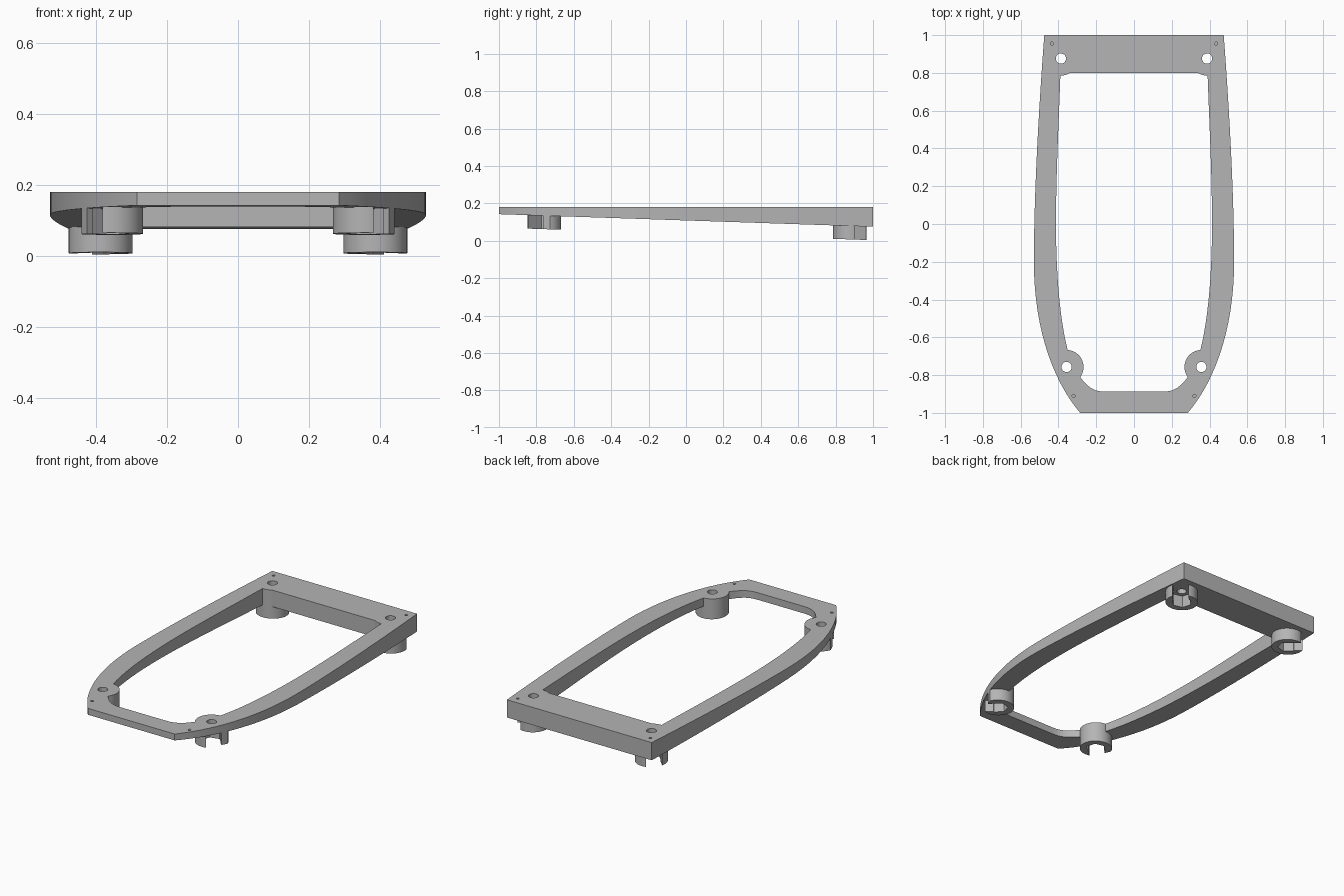
import bpy, bmesh, math
from mathutils import Vector
from mathutils.geometry import interpolate_bezier

if "Cube" in bpy.data.objects:
    bpy.data.objects.remove(bpy.data.objects["Cube"], do_unlink=True)

TOP = 0.18
FOOT_HEIGHT = 0.072
FOOT_RADIUS = 0.09

grey = bpy.data.materials.new("plain grey")
grey.use_nodes = True
colour = (0.46, 0.46, 0.46, 1)
grey.diffuse_color = colour
grey.node_tree.nodes["Principled BSDF"].inputs["Base Color"].default_value = colour


def underside(y):
    """Sloping bottom of the wedge-shaped frame."""
    return 0.1085 - 0.0335 * y


def prism(name, points, low, high):
    """Closed solid from a plan outline; low and high are functions of y."""
    bm = bmesh.new()
    lower = [bm.verts.new((x, y, low(y))) for x, y in points]
    upper = [bm.verts.new((x, y, high(y))) for x, y in points]
    bm.faces.new(lower)
    bm.faces.new(upper)
    for i in range(len(points)):
        j = (i + 1) % len(points)
        bm.faces.new((lower[i], lower[j], upper[j], upper[i]))
    bmesh.ops.recalc_face_normals(bm, faces=bm.faces)
    mesh = bpy.data.meshes.new(name)
    bm.to_mesh(mesh)
    bm.free()
    mesh.materials.append(grey)
    obj = bpy.data.objects.new(name, mesh)
    bpy.context.collection.objects.link(obj)
    return obj


def tall(name, points, start=-1.0):
    """Cutter running well past the top of the frame."""
    return prism(name, points, lambda y: start, lambda y: 1.0)


def combine(obj, cutter, operation="DIFFERENCE"):
    """Apply a boolean and discard the cutter."""
    mod = obj.modifiers.new("boolean", "BOOLEAN")
    mod.operation = operation
    mod.solver = "EXACT"
    mod.object = cutter
    graph = bpy.context.evaluated_depsgraph_get()
    mesh = bpy.data.meshes.new_from_object(obj.evaluated_get(graph))
    obj.modifiers.clear()
    obj.data = mesh
    bpy.data.objects.remove(cutter, do_unlink=True)


def circle(x, y, r, n=48, turn=0.0):
    return [(x + r * math.cos(turn + math.tau * i / n),
             y + r * math.sin(turn + math.tau * i / n)) for i in range(n)]


def curve(a, b, c, d, steps=16):
    pts = interpolate_bezier(*[Vector((*p, 0)) for p in (a, b, c, d)], steps)
    return [(p.x, p.y) for p in pts]


def mirrored(half):
    return half + [(-x, y) for x, y in reversed(half)]


# Plan outlines of the frame and its opening
outer = mirrored(
    curve((0.475, 1), (0.505, 0.6), (0.53, 0.15), (0.53, -0.2))[:-1]
    + curve((0.53, -0.2), (0.53, -0.55), (0.43, -0.83), (0.285, -1)))
inner = mirrored(
    [(0.389, 0.80)]
    + curve((0.39, 0.78), (0.40, 0.5), (0.413, 0.25), (0.413, 0))[:-1]
    + curve((0.413, 0), (0.413, -0.28), (0.39, -0.53), (0.345, -0.69))
    + curve((0.30, -0.79), (0.25, -0.86), (0.22, -0.888), (0.15, -0.888), 8))

# Foot positions: name, x, y, outward direction along y
feet = [("front", 0.357, -0.757, -1), ("back", 0.387, 0.876, 1)]
places = [(f"{end}_{side}_foot", s * x, y, s, out)
          for end, x, y, out in feet for side, s in (("left", 1), ("right", -1))]

# Frame with opening, keeping round lobes around each screw hole
frame = prism("frame", outer, underside, lambda y: TOP)
opening = tall("opening_cutter", inner)
for _, x, y, _, _ in places:
    combine(opening, prism("lobe", circle(x, y, FOOT_RADIUS),
                           lambda y: -2.0, lambda y: 2.0))
combine(frame, opening)

# Screw holes and small blind pin holes
for _, x, y, _, _ in places:
    combine(frame, tall("screw_hole", circle(x, y, 0.027, 32)))
for s in (1, -1):
    for x, y in ((0.435, 0.955), (0.32, -0.91)):
        combine(frame, tall("pin_hole", circle(s * x, y, 0.008, 16), TOP - 0.03))

# Feet: round collars with a nut pocket open towards the outer corner
parts = [frame]
for name, x, y, sx, sy in places:
    foot = prism(name, circle(x, y, FOOT_RADIUS),
                 lambda v: underside(v) - FOOT_HEIGHT, underside)
    combine(foot, tall("outline", outer), "INTERSECT")
    angle = math.atan2(sy, sx)
    combine(foot, tall("nut_pocket", circle(x, y, 0.056, 6, angle)))
    along = Vector((math.cos(angle), math.sin(angle)))
    across = Vector((-along.y, along.x)) * 0.044
    centre = Vector((x, y))
    slot = [centre - across, centre + along * 0.2 - across,
            centre + along * 0.2 + across, centre + across]
    combine(foot, tall("slot", [tuple(p) for p in slot]))
    parts.append(foot)

# Smooth curved walls, crisp edges
bpy.ops.object.select_all(action="DESELECT")
for part in parts:
    part.select_set(True)
bpy.context.view_layer.objects.active = frame
bpy.ops.object.shade_smooth_by_angle(angle=math.radians(30))
